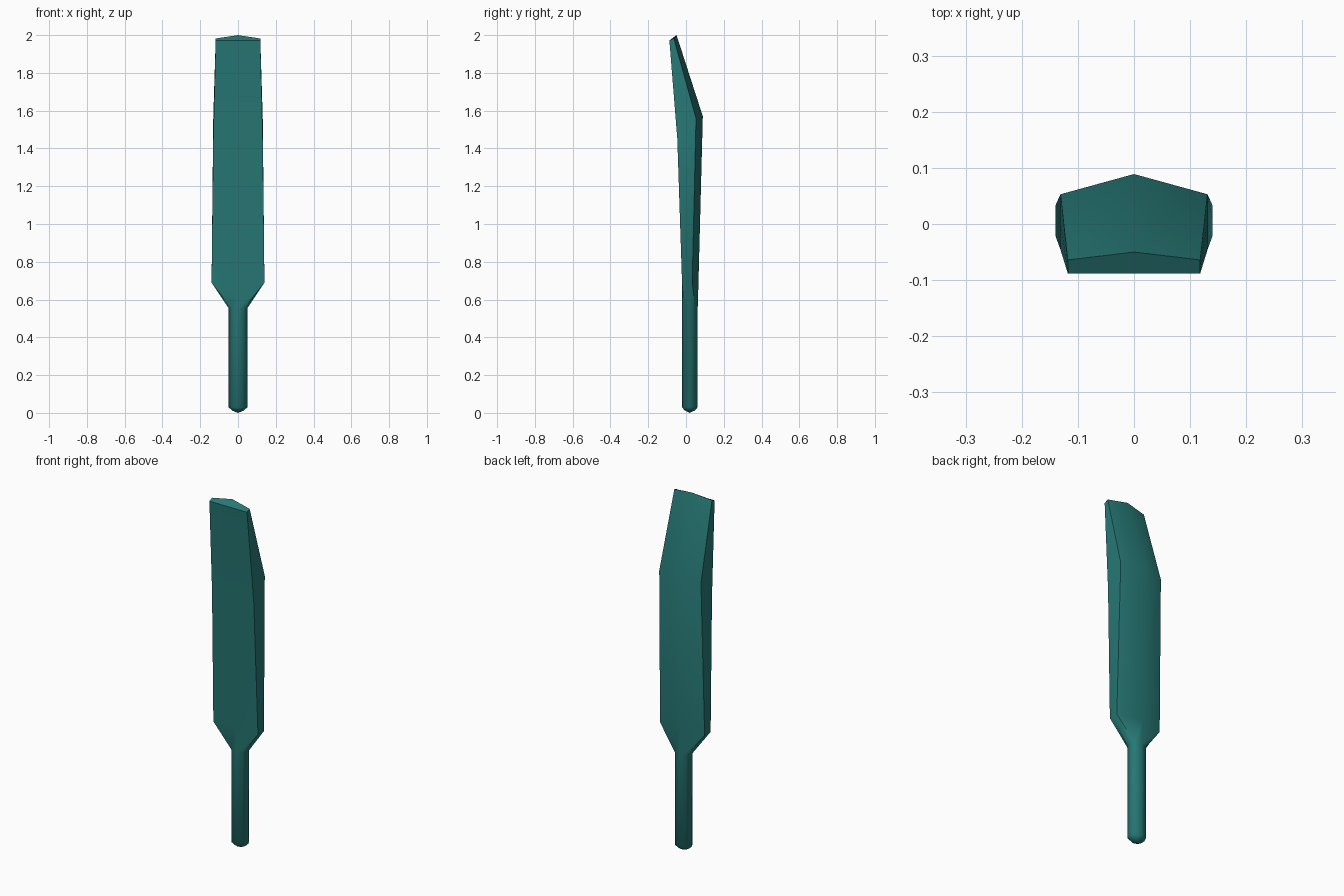
import bpy, bmesh, math

if "Cube" in bpy.data.objects:
    bpy.data.objects.remove(bpy.data.objects["Cube"])


def section(edge, side, back, front_mid, ridge):
    """Mirrored eight-point ring; every point is given as (x, y, z)."""
    half = [edge, side, back]
    mirrored = [(-x, y, z) for x, y, z in reversed(half)]
    return [front_mid] + half + [ridge] + mirrored


def handle_ring(z, scale=1.0):
    cx, cy = 0.05 * scale, 0.042 * scale
    d = math.sqrt(0.5)
    return section((cx * d, 0.02 - cy * d, z), (cx, 0.02, z), (cx * d, 0.02 + cy * d, z),
                   (0, 0.02 - cy, z), (0, 0.02 + cy, z))


def blade_ring(w, front, back, ridge):
    """Flat front, narrow side and ridged back; front/back/ridge are (y, z)."""
    mid = ((front[0] + back[0]) / 2, (front[1] + back[1]) / 2)
    return section((w, *front), (w, *mid), (w, *back), (0, *front), (0, *ridge))


rings = [
    # rounded end and grip
    handle_ring(0.012, 0.6),
    handle_ring(0.03),
    handle_ring(0.555),
    # shoulder, middle, swell and toe of the blade
    blade_ring(0.14, (-0.021, 0.69), (0.033, 0.69), (0.066, 0.69)),
    blade_ring(0.131, (-0.046, 1.45), (0.053, 1.56), (0.089, 1.57)),
    blade_ring(0.118, (-0.088, 1.972), (-0.064, 1.982), (-0.05, 2.0)),
]

bm = bmesh.new()
loops = [[bm.verts.new(p) for p in ring] for ring in rings]
for low, high in zip(loops, loops[1:]):
    for i in range(8):
        j = (i + 1) % 8
        bm.faces.new((low[i], low[j], high[j], high[i]))

# pointed butt and flat toe
tip = bm.verts.new((0, 0.02, 0))
for i in range(8):
    bm.faces.new((tip, loops[0][(i + 1) % 8], loops[0][i]))
bm.faces.new(loops[-1])
bmesh.ops.recalc_face_normals(bm, faces=bm.faces)

mesh = bpy.data.meshes.new("bat")
bm.to_mesh(mesh)
bm.free()
bat = bpy.data.objects.new("bat", mesh)
bpy.context.collection.objects.link(bat)

# teal finish
mat = bpy.data.materials.new("teal")
mat.diffuse_color = (0.02, 0.19, 0.18, 1)
mat.use_nodes = True
mat.node_tree.nodes["Principled BSDF"].inputs["Base Color"].default_value = mat.diffuse_color
mesh.materials.append(mat)

bpy.context.view_layer.objects.active = bat
bat.select_set(True)
bpy.ops.object.shade_smooth_by_angle(angle=math.radians(50))
